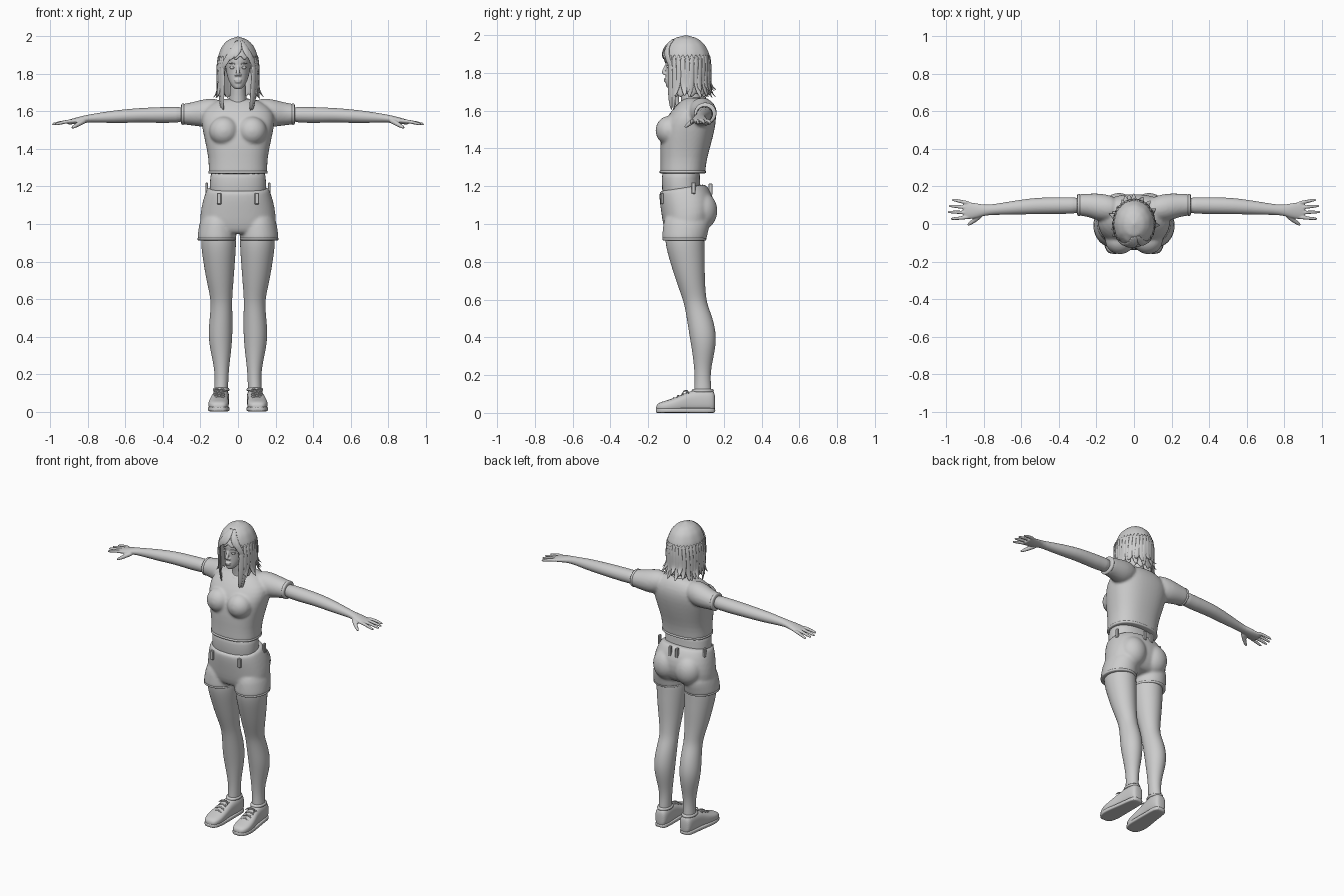
import bpy, bmesh, math, random
from mathutils import Vector, Matrix

random.seed(4)


def spow(v, e):
    return math.copysign(abs(v) ** (2 / e), v)


def bridge(bm, rings):
    vs = [[bm.verts.new(p) for p in r] for r in rings]
    n = len(vs[0])
    for a, b in zip(vs, vs[1:]):
        for i in range(n):
            bm.faces.new((a[i], a[(i + 1) % n], b[(i + 1) % n], b[i]))
    bm.faces.new(vs[0])
    bm.faces.new(vs[-1])


def loft(bm, rings, axis='z', e=2, tilt=0, n=24):
    """Ring = (position on axis, centre, half width, low, high) of a cross-section."""
    out = []
    for t, c, r, lo, hi in rings:
        ring = []
        for i in range(n):
            a = math.tau * i / n
            u = c + r * spow(math.cos(a), e)
            v = (lo + hi) / 2 + (hi - lo) / 2 * spow(math.sin(a), e)
            ring.append({'z': (u, v, t + tilt * v), 'y': (u, t, v), 'x': (t, u, v)}[axis])
        out.append(ring)
    bridge(bm, out)


def tube(bm, pts, radii, ref=None, flat=1, n=8):
    pts = [Vector(p) for p in pts]
    out = []
    for i, p in enumerate(pts):
        t = (pts[min(i + 1, len(pts) - 1)] - pts[max(i - 1, 0)]).normalized()
        o = Vector(ref) if ref else Vector((p.x, p.y, max(0, p.z - 1.86)))
        s = t.cross(o).normalized()
        u = s.cross(t)
        out.append([p + radii[i] * (s * math.cos(math.tau * k / n) + u * flat * math.sin(math.tau * k / n))
                    for k in range(n)])
    bridge(bm, out)


def ball(bm, c, s):
    bmesh.ops.create_uvsphere(bm, u_segments=20, v_segments=12, radius=1,
                              matrix=Matrix.Translation(c) @ Matrix.Diagonal((*s, 1)))


def box(bm, c, s):
    bmesh.ops.create_cube(bm, size=1, matrix=Matrix.Translation(c) @ Matrix.Diagonal((*s, 1)))


def finish(bm, name, sub=0, voxel=0, mirror=False, smooth=True, solid=0, iters=6):
    bmesh.ops.recalc_face_normals(bm, faces=bm.faces)
    me = bpy.data.meshes.new(name)
    bm.to_mesh(me)
    bm.free()
    for p in me.polygons:
        p.use_smooth = smooth
    ob = bpy.data.objects.new(name, me)
    bpy.context.collection.objects.link(ob)
    if solid:
        m = ob.modifiers.new("thickness", 'SOLIDIFY')
        m.thickness, m.offset = solid, -1
    if sub:
        ob.modifiers.new("subdivide", 'SUBSURF').levels = sub
        ob.modifiers["subdivide"].render_levels = sub
    if voxel:
        m = ob.modifiers.new("fuse", 'REMESH')
        m.mode, m.voxel_size, m.use_smooth_shade = 'VOXEL', voxel, True
        m = ob.modifiers.new("soften", 'SMOOTH')
        m.factor, m.iterations = 0.5, iters
    if mirror:
        ob.modifiers.new("mirror", 'MIRROR')
    return ob


# Head, nose, lips and neck
bm = bmesh.new()
loft(bm, [(1.718, 0, .014, -.1, -.06), (1.73, 0, .03, -.107, -.03), (1.755, 0, .047, -.109, .01),
          (1.79, 0, .059, -.108, .06), (1.83, 0, .067, -.106, .09), (1.87, 0, .071, -.112, .1),
          (1.92, 0, .07, -.105, .1), (1.96, 0, .048, -.06, .08), (1.975, 0, .015, -.02, .03)])
loft(bm, [(1.58, 0, .08, -.03, .11), (1.62, 0, .06, -.035, .1), (1.65, 0, .046, -.022, .08),
          (1.72, 0, .042, -.035, .07), (1.79, 0, .042, -.035, .07)])
tube(bm, [(0, -.1, 1.85), (0, -.11, 1.825), (0, -.122, 1.803), (0, -.112, 1.79)], [.008, .009, .013, .009], ref=(0, -1, .1))
for x in (-.011, .011):
    ball(bm, (x, -.109, 1.795), (.008, .01, .007))
ball(bm, (0, -.107, 1.767), (.022, .011, .006))
ball(bm, (0, -.106, 1.757), (.018, .011, .006))
finish(bm, "head", 1, .004, iters=3)

# Eyes with lids and brows
bm = bmesh.new()
ball(bm, (.03, -.091, 1.833), (.014, .012, .008))
tube(bm, [(.015, -.1, 1.831), (.03, -.102, 1.842), (.047, -.088, 1.833)], [.002, .003, .002], ref=(0, -1, 0))
tube(bm, [(.013, -.107, 1.852), (.032, -.103, 1.86), (.052, -.085, 1.853)], [.003, .004, .002], ref=(0, -1, 0))
finish(bm, "eyes", 1, mirror=True)

# Hair shell with an opening for the face
PROFILE = [(2.0, 0), (1.985, .05), (1.95, .085), (1.9, .105), (1.85, .111), (1.78, .106), (1.72, .104), (1.55, .098)]


def hair_r(z):
    for (z0, r0), (z1, r1) in zip(PROFILE, PROFILE[1:]):
        if z >= z1:
            return r0 + (r1 - r0) * (z0 - z) / (z0 - z1)
    return .098


def on_hair(a, z, k=1):
    r = hair_r(z) * k
    return (r * math.sin(a), -r * 1.18 * math.cos(a), z)


bm = bmesh.new()
cols, rows, grid = 60, 16, []
for i in range(cols):
    a = math.tau * i / cols
    d = abs(math.degrees(a if a < math.pi else a - math.tau))
    hem = 1.885 - .205 * min(1, max(0, (d - 38) / 16)) + .012 * math.sin(13 * a)
    grid.append([bm.verts.new(on_hair(a, 2 - (2 - hem) * (j / rows) ** 1.7, 1 + .015 * math.sin(11 * a) * j / rows))
                 for j in range(rows + 1)])
for i in range(cols):
    g, h = grid[i], grid[(i + 1) % cols]
    for j in range(rows):
        bm.faces.new((g[j], h[j], h[j + 1], g[j + 1]))
bmesh.ops.remove_doubles(bm, verts=bm.verts, dist=.0005)
finish(bm, "hair_shell", 1, solid=.01)

# Loose locks with flicked tips, then the side-swept fringe
bm = bmesh.new()
for k in range(25):
    a = math.radians(50 + 260 * k / 24)
    front = k in (0, 1, 23, 24)
    tip = 1.605 if front else random.uniform(1.655, 1.71)
    out = .92 if front else random.uniform(1.1, 1.38)
    b = a + random.uniform(-.15, .15)
    mid = (1.78 + tip) / 2
    tube(bm, [on_hair(a, 1.9), on_hair(a, 1.84, 1.01), on_hair(a, 1.78, 1.02), on_hair((a + b) / 2, mid, 1.03),
              on_hair(b, tip + .015, (1 + out) / 2), on_hair(b, tip, out)],
         [.008, .016, .02, .019, .012, .002], flat=.35)
for a0, a1, z in [(-5, -62, 1.80), (-3, -50, 1.835), (0, -38, 1.855), (4, -24, 1.872), (8, -10, 1.885),
                  (22, 62, 1.80), (20, 50, 1.84), (18, 36, 1.875)]:
    pts = []
    for s in range(6):
        f = s / 5
        pts.append(on_hair(math.radians(a0 + (a1 - a0) * f ** 1.3), 1.98 - (1.98 - z) * f, 1.02))
    tube(bm, pts, [.008, .014, .019, .02, .014, .002], flat=.35)
finish(bm, "hair_locks", 1)

# Cropped T-shirt: torso, bust and sleeves fused
bm = bmesh.new()
loft(bm, [(1.265, 0, .152, -.132, .1), (1.27, 0, .158, -.138, .103), (1.29, 0, .157, -.137, .104),
          (1.35, 0, .158, -.136, .112), (1.42, 0, .172, -.138, .133), (1.5, 0, .19, -.13, .153),
          (1.56, 0, .2, -.105, .162), (1.61, 0, .185, -.07, .157), (1.65, 0, .13, -.03, .135),
          (1.672, 0, .075, 0, .11)], e=2.4)
for s in (-1, 1):
    ball(bm, (s * .075, -.088, 1.495), (.08, .075, .078))
    loft(bm, [(s * .08, .08, .06, 1.55, 1.665), (s * .15, .085, .075, 1.515, 1.672), (s * .2, .092, .072, 1.518, 1.662),
              (s * .25, .101, .061, 1.526, 1.648), (s * .295, .102, .058, 1.53, 1.641), (s * .302, .102, .056, 1.533, 1.638)], 'x')
finish(bm, "shirt", 1, .008)

# Shirt hems and collar
bm = bmesh.new()
loft(bm, [(1.267, 0, .156, -.137, .103), (1.269, 0, .16, -.141, .107), (1.283, 0, .16, -.141, .107), (1.286, 0, .155, -.136, .102)], e=2.4)
loft(bm, [(1.632, 0, .06, -.042, .105), (1.636, 0, .064, -.046, .109), (1.652, 0, .06, -.04, .105), (1.654, 0, .055, -.034, .1)], tilt=.22)
for s in (-1, 1):
    loft(bm, [(s * .285, .102, .056, 1.532, 1.641), (s * .288, .102, .06, 1.528, 1.644),
              (s * .301, .102, .06, 1.528, 1.643), (s * .304, .102, .055, 1.534, 1.637)], 'x')
finish(bm, "shirt_hems", 1)

# Bare midriff
bm = bmesh.new()
loft(bm, [(1.1, 0, .15, -.12, .09), (1.18, 0, .152, -.127, .08), (1.24, 0, .149, -.13, .072), (1.31, 0, .148, -.125, .08)], e=2.3)
finish(bm, "midriff", 1)

# Shorts: pelvis, seat and leg openings fused
bm = bmesh.new()
loft(bm, [(1.198, 0, .16, -.137, .1), (1.19, 0, .165, -.142, .107), (1.15, 0, .182, -.142, .135),
          (1.08, 0, .199, -.132, .155), (1.01, 0, .206, -.122, .145), (.965, 0, .195, -.105, .115),
          (.955, 0, .17, -.08, .09)], e=2.3, tilt=.15)
for s in (-1, 1):
    ball(bm, (s * .08, .085, 1.07), (.088, .083, .1))
    loft(bm, [(1.06, s * .105, .085, -.11, .12), (1.0, s * .11, .098, -.122, .13), (.95, s * .112, .103, -.126, .115),
              (.917, s * .112, .106, -.128, .11), (.912, s * .112, .1, -.122, .104)])
finish(bm, "shorts", 1, .008)

# Cuffs of the shorts
bm = bmesh.new()
loft(bm, [(.911, .113, .101, -.122, .105), (.914, .113, .105, -.127, .109), (.926, .113, .105, -.127, .109), (.93, .113, .1, -.122, .104)])
finish(bm, "shorts_cuffs", 1, mirror=True)

# Belt loops
bm = bmesh.new()
for x, y, z, w, d in [(.1, -.127, 1.135, .022, .014), (.166, .04, 1.19, .014, .022), (.025, .13, 1.185, .018, .02)]:
    box(bm, (x, y, z), (w, d, .06))
bmesh.ops.bevel(bm, geom=bm.edges[:], offset=.003, segments=1, affect='EDGES')
finish(bm, "belt_loops", mirror=True, smooth=False)

# Legs
bm = bmesh.new()
loft(bm, [(.98, .105, .09, -.11, .1), (.9, .104, .096, -.113, .097), (.8, .101, .085, -.085, .1),
          (.7, .096, .073, -.053, .1), (.62, .09, .06, -.024, .106), (.57, .088, .057, -.008, .114),
          (.5, .09, .061, .004, .143), (.41, .094, .065, .018, .162), (.33, .092, .057, .032, .154),
          (.25, .088, .042, .042, .135), (.18, .087, .036, .047, .129), (.12, .09, .037, .044, .136), (.06, .09, .037, .04, .135)])
finish(bm, "legs", 2, mirror=True)

# Arms and hands
bm = bmesh.new()
loft(bm, [(.25, .1, .046, 1.54, 1.63), (.4, .098, .045, 1.538, 1.624), (.5, .097, .044, 1.541, 1.62),
          (.56, .094, .042, 1.54, 1.616), (.66, .085, .036, 1.538, 1.606), (.75, .077, .028, 1.541, 1.592),
          (.8, .073, .029, 1.541, 1.583), (.84, .071, .04, 1.537, 1.574), (.88, .071, .046, 1.532, 1.563),
          (.905, .072, .044, 1.53, 1.556), (.912, .072, .036, 1.534, 1.552)], 'x')
for y0, y1, x in [(.11, .128, .975), (.085, .096, .99), (.06, .064, .995), (.037, .028, .98)]:
    tube(bm, [(.87, y0, 1.55), (.92, (y0 + y1) / 2, 1.546), (x - .02, y1, 1.535), (x, y1, 1.531)], [.012, .0105, .009, .006], ref=(0, 0, 1))
tube(bm, [(.81, .055, 1.555), (.84, .028, 1.54), (.87, .005, 1.521), (.89, -.007, 1.511)], [.017, .015, .011, .007], ref=(0, 0, 1))
finish(bm, "arms", 1, .004, mirror=True, iters=3)

# Shoes: upper, sole, collar and laces
bm = bmesh.new()
loft(bm, [(-.158, .103, .02, .015, .035), (-.148, .103, .04, .006, .053), (-.11, .104, .056, .004, .064),
          (-.05, .103, .054, .004, .083), (0, .098, .047, .004, .107), (.04, .094, .045, .004, .12),
          (.1, .09, .045, .004, .128), (.14, .09, .04, .004, .123), (.155, .09, .025, .01, .1)], 'y', e=2.6)
finish(bm, "shoes", 2, mirror=True)

bm = bmesh.new()
loft(bm, [(-.16, .103, .022, 0, .024), (-.148, .103, .045, 0, .026), (-.1, .104, .06, 0, .026), (-.04, .102, .057, 0, .026),
          (.05, .094, .048, 0, .026), (.135, .09, .045, 0, .026), (.156, .09, .026, 0, .026)], 'y', e=5)
finish(bm, "soles", 1, mirror=True)

bm = bmesh.new()
loft(bm, [(.108, .09, .041, .033, .144), (.112, .09, .045, .028, .148), (.124, .09, .044, .03, .148), (.128, .09, .039, .036, .142)])
for k in range(4):
    y, z = -.065 + .024 * k, .08 + .0115 * k
    for s in (-1, 1):
        tube(bm, [(.1 - .033, y + s * .008, z - .012), (.1, y, z + .005), (.1 + .033, y - s * .008, z - .012)],
             [.004, .0045, .004], ref=(0, 0, 1))
for s in (-1, 1):
    tube(bm, [(.098, .01, .116), (.098 + s * .022, -.004, .122), (.098 + s * .034, -.02, .105)], [.004, .005, .003], ref=(0, 0, 1))
finish(bm, "collars_and_laces", 1, mirror=True)
